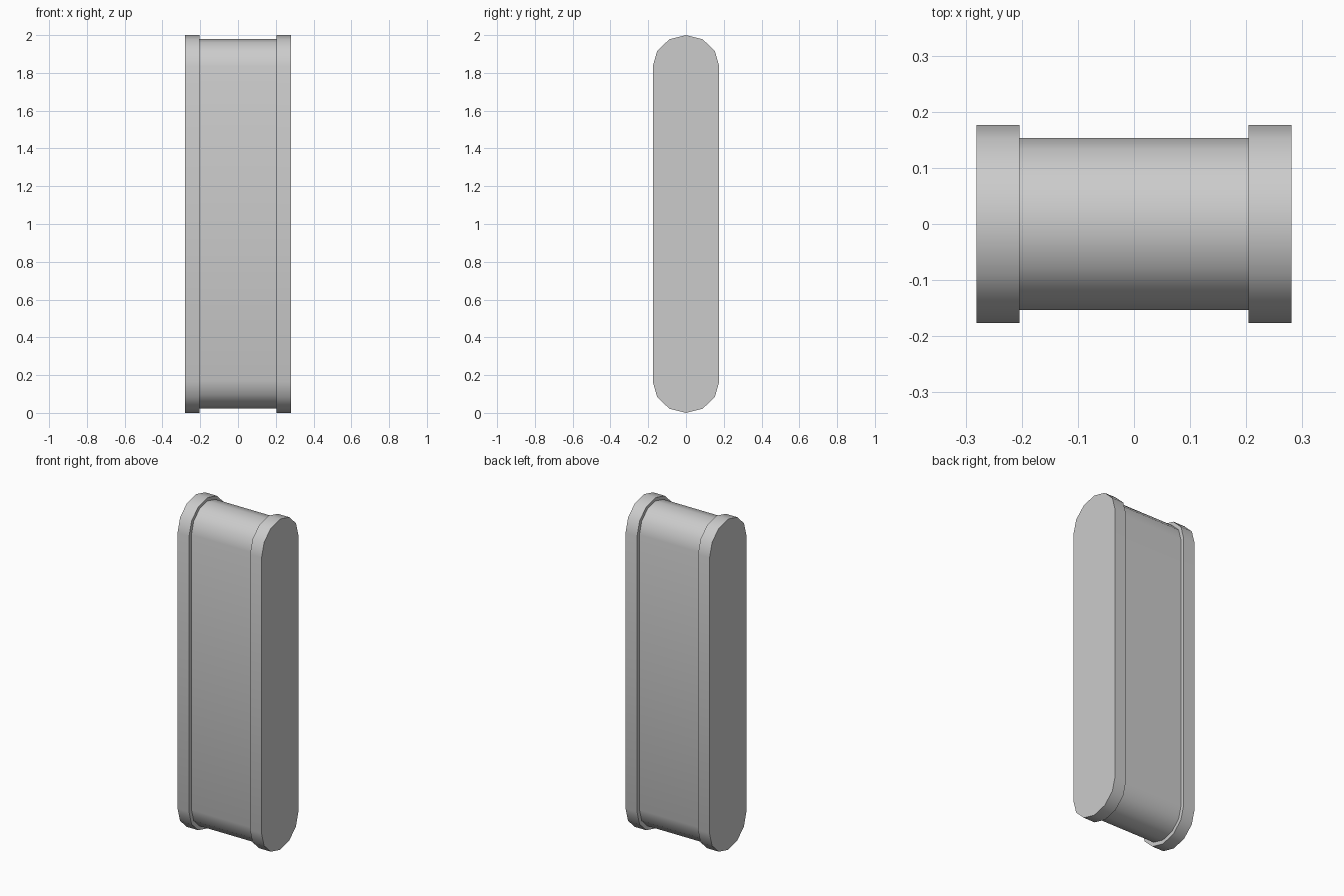
import bpy, bmesh, math

if "Cube" in bpy.data.objects:
    bpy.data.objects.remove(bpy.data.objects["Cube"])

ARC_SEGMENTS = 6


def capsule_ring(bm, x, half_width, bottom, top, arc_height):
    """Upright stadium outline in the YZ plane."""
    ring = []
    for centre, start in ((top - arc_height, 0), (bottom + arc_height, math.pi)):
        for i in range(ARC_SEGMENTS + 1):
            a = start + math.pi * i / ARC_SEGMENTS
            ring.append(bm.verts.new((x, half_width * math.cos(a),
                                      centre + arc_height * math.sin(a))))
    return ring


# Outlines of the raised rim and the recessed middle
rim = (0.176, 0.0, 2.0, 0.166)
core = (0.153, 0.024, 1.98, 0.146)

# Sections from left to right: rim, step in, core, step out, rim
sections = [(-0.281, rim), (-0.204, rim), (-0.204, core),
            (0.204, core), (0.204, rim), (0.281, rim)]

bm = bmesh.new()
rings = [capsule_ring(bm, x, *shape) for x, shape in sections]
for a, b in zip(rings, rings[1:]):
    for i in range(len(a)):
        j = (i + 1) % len(a)
        bm.faces.new((a[i], a[j], b[j], b[i]))

# Flat end caps
bm.faces.new(rings[0])
bm.faces.new(rings[-1])
bmesh.ops.recalc_face_normals(bm, faces=bm.faces)

mesh = bpy.data.meshes.new("rimmed_capsule_block")
bm.to_mesh(mesh)
bm.free()
block = bpy.data.objects.new("rimmed_capsule_block", mesh)
bpy.context.collection.objects.link(block)

# Smooth sides, crisp steps and caps
bpy.context.view_layer.objects.active = block
block.select_set(True)
bpy.ops.object.shade_smooth_by_angle(angle=math.radians(40))
